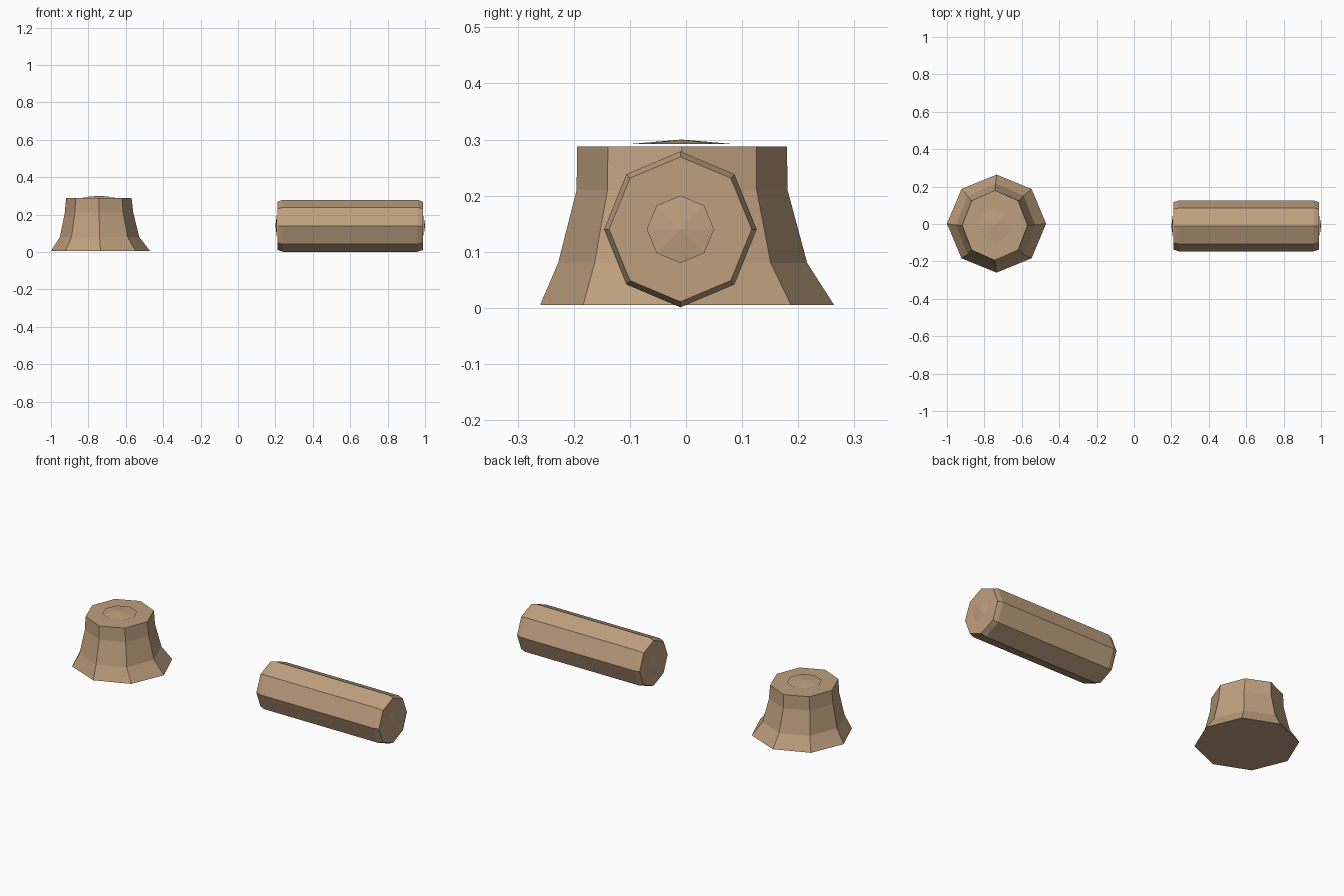
import bpy, bmesh
from math import cos, sin, pi
from mathutils import Matrix, Vector

cube = bpy.data.objects.get("Cube")
if cube:
    bpy.data.objects.remove(cube, do_unlink=True)

wood = bpy.data.materials.new("tan_wood")
wood.use_nodes = True
wood.diffuse_color = (0.52, 0.35, 0.21, 1)
wood.node_tree.nodes["Principled BSDF"].inputs["Base Color"].default_value = wood.diffuse_color

SIDES = 8


def make_object(name, bm, matrix):
    bm.transform(matrix)
    mesh = bpy.data.meshes.new(name)
    bm.to_mesh(mesh)
    bm.free()
    mesh.materials.append(wood)
    obj = bpy.data.objects.new(name, mesh)
    bpy.context.collection.objects.link(obj)
    return obj


def ring(bm, centre, rx, ry, z):
    angles = [2 * pi * i / SIDES for i in range(SIDES)]
    return [bm.verts.new((centre[0] + rx * cos(a), centre[1] + ry * sin(a), z)) for a in angles]


def loft(name, sections, matrix):
    """Closed octagonal body through rings of (centre, x radius, y radius, height)."""
    bm = bmesh.new()
    rings = [ring(bm, *s) for s in sections]
    for low, high in zip(rings, rings[1:]):
        for i in range(SIDES):
            j = (i + 1) % SIDES
            bm.faces.new((low[i], low[j], high[j], high[i]))
    bm.faces.new(rings[0][::-1])
    bm.faces.new(rings[-1])
    return make_object(name, bm, matrix)


def heartwood(name, radius, rise, matrix):
    """Thin raised octagonal disc in the middle of a cut face."""
    bm = bmesh.new()
    rim = ring(bm, (0, 0), radius, radius, 0)
    tip = bm.verts.new((0, 0, rise))
    for i in range(SIDES):
        bm.faces.new((rim[i], rim[(i + 1) % SIDES], tip))
    return make_object(name, bm, matrix)


# Stump with flared foot
stump_place = Matrix.Translation((-0.74, 0, 0))
loft("stump", [
    ((0.005, 0.002), 0.265, 0.262, 0.005),
    ((0, -0.006), 0.212, 0.222, 0.08),
    ((-0.003, -0.007), 0.183, 0.188, 0.21),
    ((-0.004, -0.007), 0.175, 0.187, 0.288),
], stump_place)
heartwood("stump_heartwood", 0.092, 0.008,
          stump_place @ Matrix.Translation((-0.004, -0.008, 0.292)))

# Lying log with chamfered ends
lay_down = Matrix.Rotation(pi / 2, 4, 'Y')
log_centre = Vector((0.6, -0.01, 0.14))
log_place = Matrix.Translation(log_centre) @ lay_down
loft("log", [
    ((0, 0), 0.129, 0.127, -0.388),
    ((0, 0), 0.139, 0.136, -0.36),
    ((0, 0), 0.139, 0.136, 0.36),
    ((0, 0), 0.129, 0.127, 0.388),
], log_place)

# Heartwood on both cut ends
for side, sign in (("left", 1), ("right", -1)):
    place = Matrix.Translation(log_centre + Vector((sign * 0.392, 0, 0)))
    turn = Matrix.Rotation(sign * pi / 2, 4, 'Y')
    heartwood("log_heartwood_" + side, 0.06, 0.008, place @ turn)
